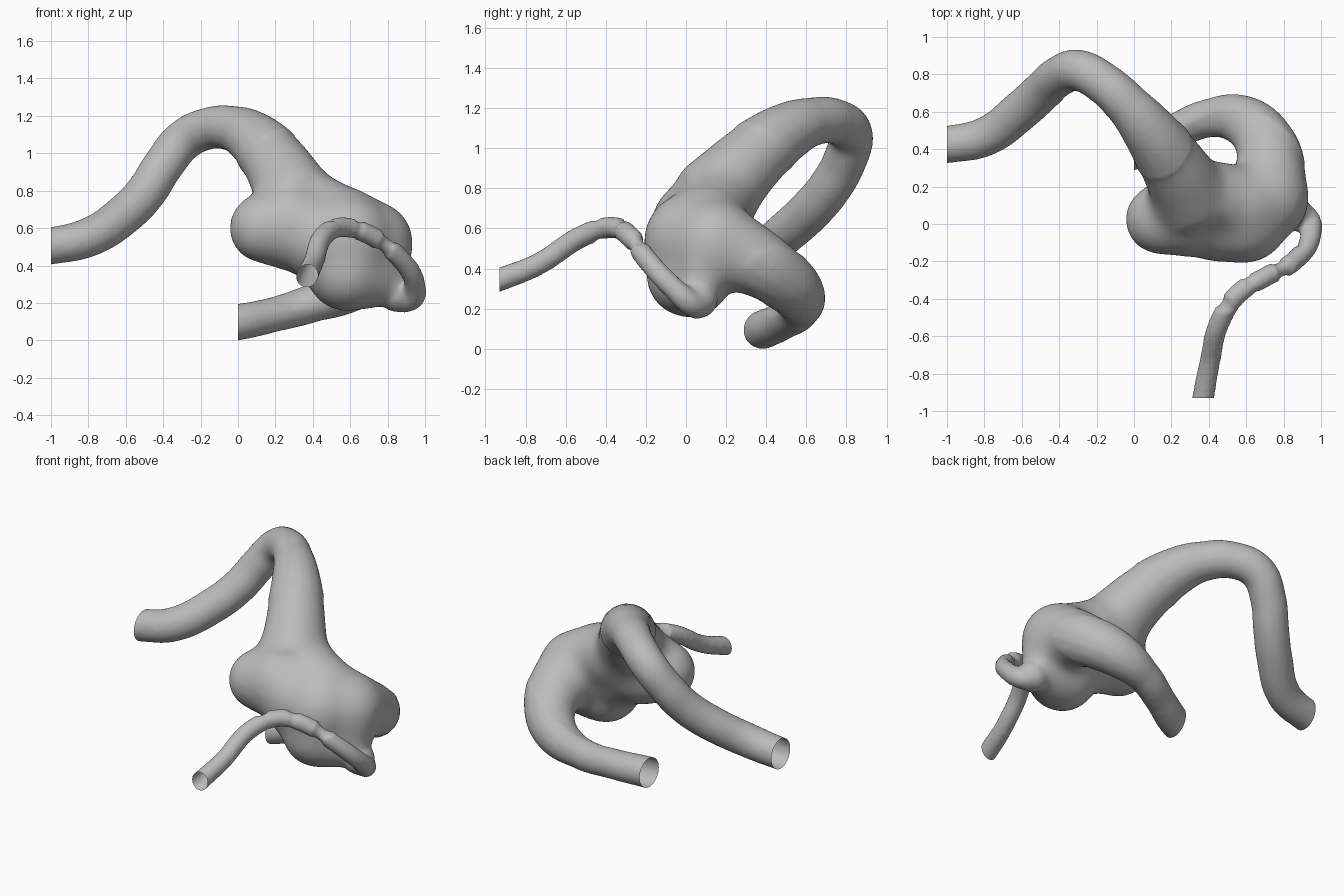
import bpy
import bmesh
from mathutils import Vector, Matrix

old = bpy.data.objects.get("Cube")
if old:
    bpy.data.objects.remove(old, do_unlink=True)

# Vessel centrelines: x, y, z, radius (open end first, running past the cut)
main_vessel = [
    (-1.12, .41, .49, .1), (-1, .425, .505, .1), (-.8, .465, .55, .106),
    (-.6, .61, .68, .11), (-.49, .71, .795, .11), (-.4, .79, .935, .11),
    (-.29, .82, 1.07, .112), (-.16, .75, 1.132, .113), (-.03, .63, 1.132, .122),
    (.08, .5, 1.08, .148), (.18, .36, .975, .178), (.26, .23, .85, .2),
    (.32, .12, .72, .235)]
lower_vessel = [
    (-.1, .36, .085, .097), (0, .388, .097, .098), (.2, .485, .14, .094),
    (.4, .565, .2, .104), (.57, .555, .275, .138), (.69, .45, .37, .162),
    (.73, .3, .46, .19), (.71, .14, .53, .22)]
thin_vessel = [
    (.355, -1.03, .31, .06), (.37, -.93, .345, .06), (.405, -.74, .42, .056),
    (.46, -.52, .56, .056), (.56, -.37, .605, .055), (.7, -.285, .565, .054),
    (.86, -.195, .445, .054), (.945, -.06, .3, .057), (.915, .04, .22, .067),
    (.83, .06, .245, .09)]

# Swollen sac: overlapping bulges
bulges = [
    (.14, .025, .6, .196), (.28, .06, .61, .242), (.45, .03, .54, .24),
    (.45, .13, .67, .21), (.58, .1, .61, .215), (.59, .03, .54, .247),
    (.71, .14, .52, .235), (.58, .015, .37, .223), (.68, .04, .34, .18),
    (.77, .09, .41, .155), (.85, .06, .25, .1)]

# Sweep the vessels with a varying radius
curve = bpy.data.curves.new("vessel_paths", "CURVE")
curve.dimensions = "3D"
curve.bevel_depth = 1.0
curve.bevel_resolution = 6
curve.resolution_u = 8
curve.use_fill_caps = True
for path in (main_vessel, lower_vessel, thin_vessel):
    spline = curve.splines.new("BEZIER")
    spline.bezier_points.add(len(path) - 1)
    for point, (x, y, z, r) in zip(spline.bezier_points, path):
        point.co = (x, y, z)
        point.radius = r
        point.handle_left_type = point.handle_right_type = "AUTO"
paths = bpy.data.objects.new("vessel_paths", curve)
bpy.context.collection.objects.link(paths)
bpy.context.view_layer.update()
swept = bpy.data.meshes.new_from_object(
    paths.evaluated_get(bpy.context.evaluated_depsgraph_get()))
bpy.data.objects.remove(paths, do_unlink=True)

# Join vessels and bulges
bm = bmesh.new()
bm.from_mesh(swept)
bpy.data.meshes.remove(swept)
for x, y, z, r in bulges:
    bmesh.ops.create_icosphere(bm, subdivisions=4, radius=r,
                               matrix=Matrix.Translation((x, y, z)))
mesh = bpy.data.meshes.new("vessel_with_sac")
bm.to_mesh(mesh)
bm.free()
vessel = bpy.data.objects.new("vessel_with_sac", mesh)
bpy.context.collection.objects.link(vessel)

# Fuse into one skin
remesh = vessel.modifiers.new("fuse", "REMESH")
remesh.mode = "VOXEL"
remesh.voxel_size = 0.015
soften = vessel.modifiers.new("soften", "SMOOTH")
soften.factor = 0.5
soften.iterations = 8
bpy.context.view_layer.update()
fused = bpy.data.meshes.new_from_object(
    vessel.evaluated_get(bpy.context.evaluated_depsgraph_get()))
vessel.modifiers.clear()
vessel.data = fused
bpy.data.meshes.remove(mesh)
fused.name = "vessel_with_sac"

bm = bmesh.new()
bm.from_mesh(fused)

# Melt the bulges together, sparing the thin vessel
centre = Vector((.42, .1, .62))
thin_points = [Vector(p[:3]) for p in thin_vessel[:-1]]
sac = [v for v in bm.verts if (v.co - centre).length < .57
       and min((v.co - p).length for p in thin_points) > .08]
for _ in range(65):
    bmesh.ops.smooth_vert(bm, verts=sac, factor=.5, use_axis_x=True,
                          use_axis_y=True, use_axis_z=True)

# Cut the three vessel ends open
for path, outward in ((main_vessel, (-1, 0, 0)), (lower_vessel, (-1, 0, 0)),
                      (thin_vessel, (0, -1, 0))):
    end = Vector(path[1][:3])
    faces = [f for f in bm.faces if (f.calc_center_median() - end).length < .24]
    edges = {e for f in faces for e in f.edges}
    verts = {v for f in faces for v in f.verts}
    bmesh.ops.bisect_plane(bm, geom=[*verts, *edges, *faces], plane_co=end,
                           plane_no=outward, clear_outer=True)
for f in bm.faces:
    f.smooth = True
bm.to_mesh(fused)
bm.free()

# Single grey skin
grey = bpy.data.materials.new("plain_grey")
grey.use_nodes = True
colour = (.5, .5, .5, 1)
grey.diffuse_color = colour
grey.node_tree.nodes["Principled BSDF"].inputs["Base Color"].default_value = colour
fused.materials.clear()
fused.materials.append(grey)
